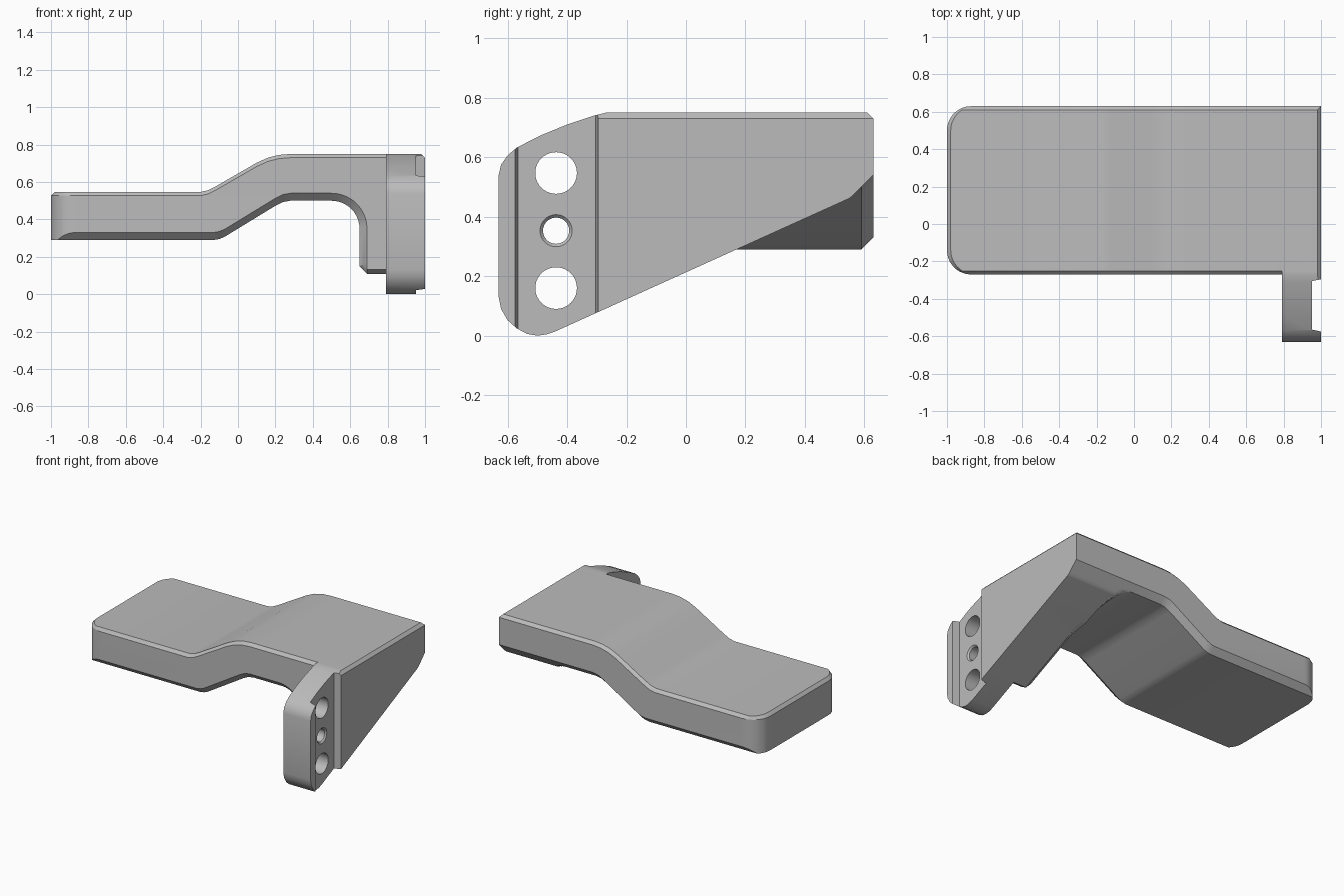
import bpy, bmesh, math
from mathutils import Vector

cube = bpy.data.objects.get("Cube")
if cube:
    bpy.data.objects.remove(cube, do_unlink=True)

grey = bpy.data.materials.new("plain_grey")
grey.use_nodes = True
grey.diffuse_color = (0.5, 0.5, 0.5, 1)
grey.node_tree.nodes["Principled BSDF"].inputs["Base Color"].default_value = (0.5, 0.5, 0.5, 1)


def loft(name, rings):
    """Skin a list of equal-length closed rings and cap both ends."""
    bm = bmesh.new()
    rows = [[bm.verts.new(p) for p in ring] for ring in rings]
    n = len(rows[0])
    for a, b in zip(rows, rows[1:]):
        for k in range(n):
            bm.faces.new((a[k], a[(k + 1) % n], b[(k + 1) % n], b[k]))
    bm.faces.new(rows[0])
    bm.faces.new(rows[-1])
    bmesh.ops.remove_doubles(bm, verts=bm.verts, dist=0.0002)
    bmesh.ops.dissolve_degenerate(bm, edges=bm.edges, dist=0.0002)
    bmesh.ops.recalc_face_normals(bm, faces=bm.faces)
    mesh = bpy.data.meshes.new(name)
    bm.to_mesh(mesh)
    bm.free()
    mesh.materials.append(grey)
    obj = bpy.data.objects.new(name, mesh)
    bpy.context.collection.objects.link(obj)
    return obj


def prism(name, points, axis, lo, hi):
    """Extrude a 2D outline along one axis."""
    def place(p, d):
        v = list(p)
        v.insert("xyz".index(axis), d)
        return Vector(v)
    return loft(name, [[place(p, d) for p in points] for d in (lo, hi)])


def combine(obj, other, operation):
    """Apply a boolean and discard the second object."""
    mod = obj.modifiers.new("join", "BOOLEAN")
    mod.operation, mod.solver, mod.object = operation, "EXACT", other
    bpy.context.view_layer.objects.active = obj
    bpy.ops.object.modifier_apply(modifier=mod.name)
    bpy.data.objects.remove(other, do_unlink=True)


FRONT, BACK, CORNER = -0.27, 0.63, 0.13


def slant(y):
    """Height of the sloping lower edge of the side wall."""
    return 0.29 + (y - 0.17) * 0.4525


def section(y):
    """Cross-section of the stepped arm and side wall at depth y."""
    edge = min(y - FRONT, BACK - y)
    low = max(0, 0.04 - edge)              # lower chamfer
    top = max(0, 0.02 - edge)              # upper chamfer
    d = max(0, CORNER - edge)              # rounded end corners
    left = -1 + CORNER - math.sqrt(max(0, CORNER ** 2 - d ** 2))
    s = max(slant(y) + low, y - 0.09)
    pts = [(left, 0.29 + low)]
    pts += [(x, z + low) for x, z in
            ((-0.13, 0.29), (-0.1, 0.295), (-0.07, 0.308), (0.2, 0.473), (0.24, 0.493), (0.28, 0.5))]
    for k in range(11):                    # inner fillet down to the wall
        a = math.pi / 2 * (1 - k / 10)
        r = 0.15 + low
        pts.append((0.5 + r * math.cos(a), max(0.35 + r * math.sin(a), s)))
    c = min(max(0.35 - s, 0), 0.04)
    pts += [(0.65 + low, s + c), (0.69, s), (1, s), (1, 0.75 - top)]
    pts += [(x, z - top) for x, z in
            ((0.28, 0.75), (0.22, 0.745), (0.16, 0.73), (0.1, 0.703),
             (-0.12, 0.576), (-0.16, 0.556), (-0.2, 0.547))]
    pts += [(left + 0.02, 0.547 - top), (left, 0.527)]
    return [Vector((x, y, z)) for x, z in pts]


# Stepped arm with its side wall
edge_depths = {round(CORNER * (1 - math.sin(math.radians(a))), 4) for a in range(0, 91, 10)}
edge_depths |= {0.02, 0.04}
depths = {FRONT + e for e in edge_depths} | {BACK - e for e in edge_depths}
depths |= {0.0, 0.17, 0.3, 0.34, 0.38, 0.42, 0.46, 0.55}
bracket = loft("stepped_bracket", [section(y) for y in sorted(depths)])

# Mounting tab at the front of the wall
tab_outline = [(-0.2, 0.75), (-0.27, 0.75), (-0.31, 0.74), (-0.4, 0.71), (-0.49, 0.673),
               (-0.57, 0.632), (-0.6, 0.606), (-0.622, 0.575), (-0.63, 0.54), (-0.63, 0.13),
               (-0.622, 0.09), (-0.6, 0.052), (-0.57, 0.025), (-0.535, 0.006), (-0.5, 0),
               (-0.47, 0.004), (-0.44, slant(-0.44)), (-0.2, slant(-0.2))]
combine(bracket, prism("tab", tab_outline, "x", 0.79, 1), "UNION")

# Shallow recess across the outer face of the tab
recess = [(0.952, -0.565), (1.02, -0.579), (1.02, -0.291), (0.952, -0.305)]
combine(bracket, prism("recess_cutter", recess, "z", -0.2, 1), "DIFFERENCE")

# Chamfer on the outer top edge
chamfer = [(0.96, 0.77), (1.03, 0.77), (1.03, 0.7)]
combine(bracket, prism("chamfer_cutter", chamfer, "y", -0.33, 0.7), "DIFFERENCE")


def disc(x, z, radius):
    return [Vector((x, -0.437 + radius * math.cos(k * math.tau / 40),
                    z + radius * math.sin(k * math.tau / 40))) for k in range(40)]


# Two large holes and a countersunk middle hole
for z in (0.16, 0.547):
    combine(bracket, loft("hole_cutter", [disc(0.7, z, 0.07), disc(1.1, z, 0.07)]), "DIFFERENCE")
middle = [disc(x, 0.353, r) for x, r in ((0.7, 0.044), (0.942, 0.044), (0.953, 0.055), (1.1, 0.055))]
combine(bracket, loft("hole_cutter", middle), "DIFFERENCE")

# Smooth curves, crisp edges
bpy.ops.object.select_all(action="DESELECT")
bracket.select_set(True)
bpy.context.view_layer.objects.active = bracket
bpy.ops.object.shade_smooth_by_angle(angle=math.radians(24))
